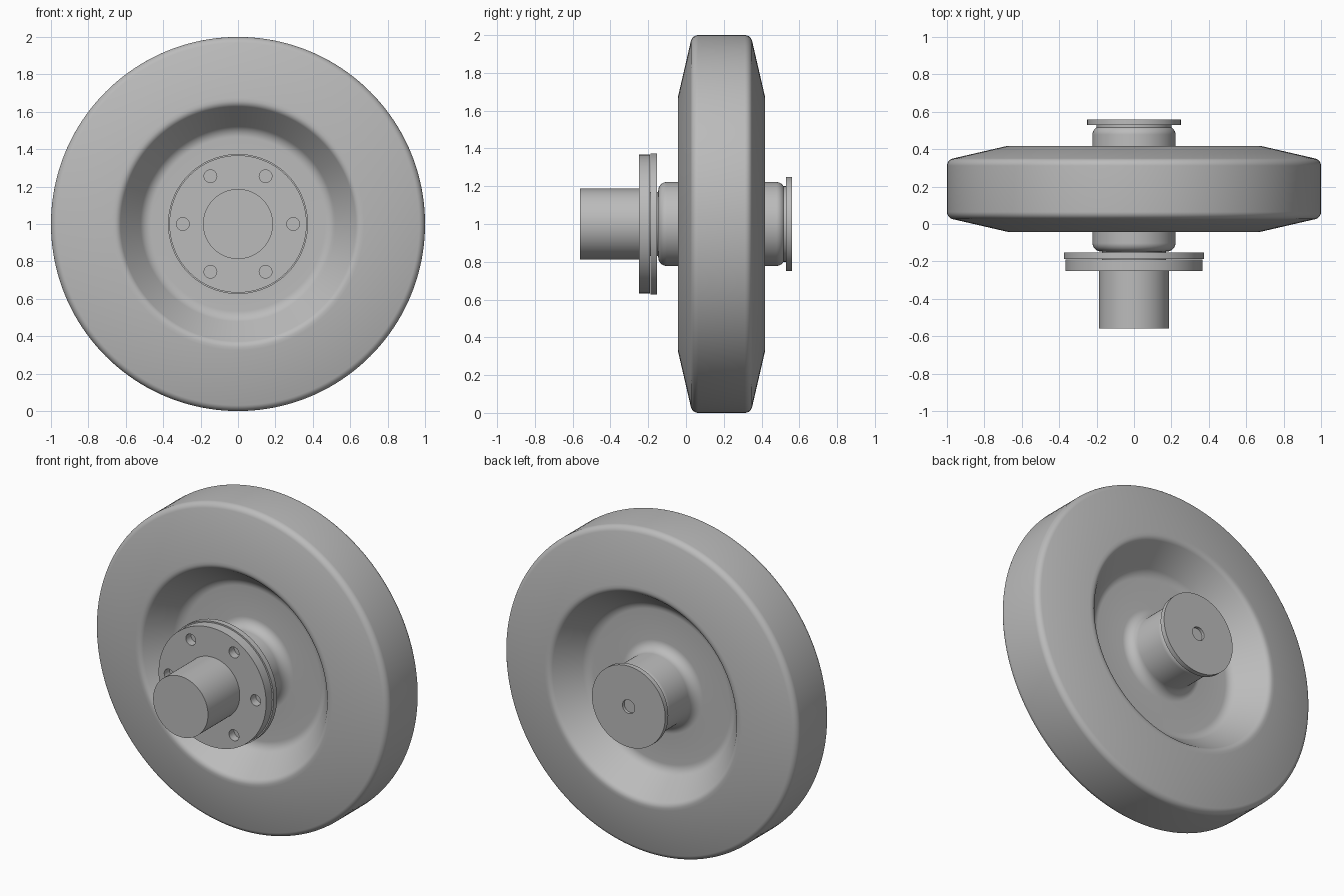
import bpy, bmesh, math
from mathutils import Vector, Matrix

if "Cube" in bpy.data.objects:
    bpy.data.objects.remove(bpy.data.objects["Cube"], do_unlink=True)

AXLE_Z = 1.0
MID_Y = 0.188

metal = bpy.data.materials.new("grey metal")
metal.diffuse_color = (0.5, 0.5, 0.5, 1)
metal.use_nodes = True
metal.node_tree.nodes["Principled BSDF"].inputs["Base Color"].default_value = (0.5, 0.5, 0.5, 1)


def rounded(points, steps=7):
    """Turn (radius, y, fillet) corners into a polyline with true arc fillets."""
    out = []
    for i, (r, y, fillet) in enumerate(points):
        corner = Vector((r, y))
        if not fillet:
            out.append(corner)
            continue
        a = (Vector(points[i - 1][:2]) - corner).normalized()
        b = (Vector(points[i + 1][:2]) - corner).normalized()
        half = a.angle(b) / 2
        start, end = (corner + d * fillet / math.tan(half) for d in (a, b))
        centre = corner + (a + b).normalized() * fillet / math.sin(half)
        for k in range(steps + 1):
            ray = (start - centre).lerp(end - centre, k / steps).normalized()
            out.append(centre + ray * fillet)
    return out


def lathe(name, points, segments=128):
    """Revolve a profile around the axle, which runs along y."""
    bm = bmesh.new()
    verts = [bm.verts.new((p.x, p.y, 0)) for p in rounded(points)]
    edges = [bm.edges.new(pair) for pair in zip(verts, verts[1:])]
    bmesh.ops.spin(bm, geom=verts + edges, axis=(0, 1, 0), cent=(0, 0, 0),
                   angle=math.tau, steps=segments)
    bmesh.ops.remove_doubles(bm, verts=bm.verts, dist=0.0001)
    bmesh.ops.recalc_face_normals(bm, faces=bm.faces)
    mesh = bpy.data.meshes.new(name)
    bm.to_mesh(mesh)
    bm.free()
    mesh.materials.append(metal)
    obj = bpy.data.objects.new(name, mesh)
    obj.location.z = AXLE_Z
    bpy.context.collection.objects.link(obj)
    return obj


def disc(name, radius, y0, y1, segments=128):
    return lathe(name, [(0, y0, 0), (radius, y0, 0), (radius, y1, 0), (0, y1, 0)], segments)


def drill(obj, holes):
    """Cut round holes, each (radius, x, z, y0, y1), with one hidden cutter."""
    bm = bmesh.new()
    for radius, x, z, y0, y1 in holes:
        place = Matrix.Translation((x, (y0 + y1) / 2, z)) @ Matrix.Rotation(math.pi / 2, 4, 'X')
        bmesh.ops.create_cone(bm, cap_ends=True, segments=32, radius1=radius,
                              radius2=radius, depth=y1 - y0, matrix=place)
    mesh = bpy.data.meshes.new(obj.name + "_cutter")
    bm.to_mesh(mesh)
    bm.free()
    mesh.materials.append(metal)
    cutter = bpy.data.objects.new(mesh.name, mesh)
    cutter.location.z = AXLE_Z
    cutter.hide_render = True
    bpy.context.collection.objects.link(cutter)
    cutter.hide_set(True)
    cut = obj.modifiers.new("holes", 'BOOLEAN')
    cut.operation = 'DIFFERENCE'
    cut.solver = 'EXACT'
    cut.object = cutter


# Wheel: half profile from hub end to tread, mirrored across the middle plane
half = [(0, 0.335, 0), (0.222, 0.335, 0.045), (0.222, 0.05, 0.06),
        (0.5, 0.05, 0.07), (0.64, 0.23, 0.04), (0.675, 0.23, 0), (1.0, 0.155, 0.04)]
profile = [(r, MID_Y - h, f) for r, h, f in half]
profile += [(r, MID_Y + h, f) for r, h, f in reversed(half)]
wheel = lathe("wheel", profile, 160)

# Front axle stub and two-part bolt flange
stub = disc("axle_stub", 0.187, -0.56, -0.24)
flange = disc("bolt_flange", 0.367, -0.25, -0.19)
backing = disc("flange_backing", 0.374, -0.187, -0.153)
spacer = disc("flange_spacer", 0.17, -0.195, -0.14)
drill(flange, [(0.034, 0.295 * math.cos(a), 0.295 * math.sin(a), -0.3, -0.2)
               for a in (math.radians(60 * i) for i in range(6))])

# Rear cap with a stepped centre hole
neck = disc("cap_neck", 0.2, 0.515, 0.535)
cap = disc("rear_cap", 0.25, 0.53, 0.56)
drill(cap, [(0.042, 0, 0, 0.542, 0.6)])

# Smooth round surfaces, keep machined edges crisp
parts = [wheel, stub, flange, backing, spacer, neck, cap]
for obj in bpy.context.selected_objects:
    obj.select_set(False)
for obj in parts:
    obj.select_set(True)
bpy.context.view_layer.objects.active = wheel
bpy.ops.object.shade_smooth_by_angle(angle=math.radians(30))
